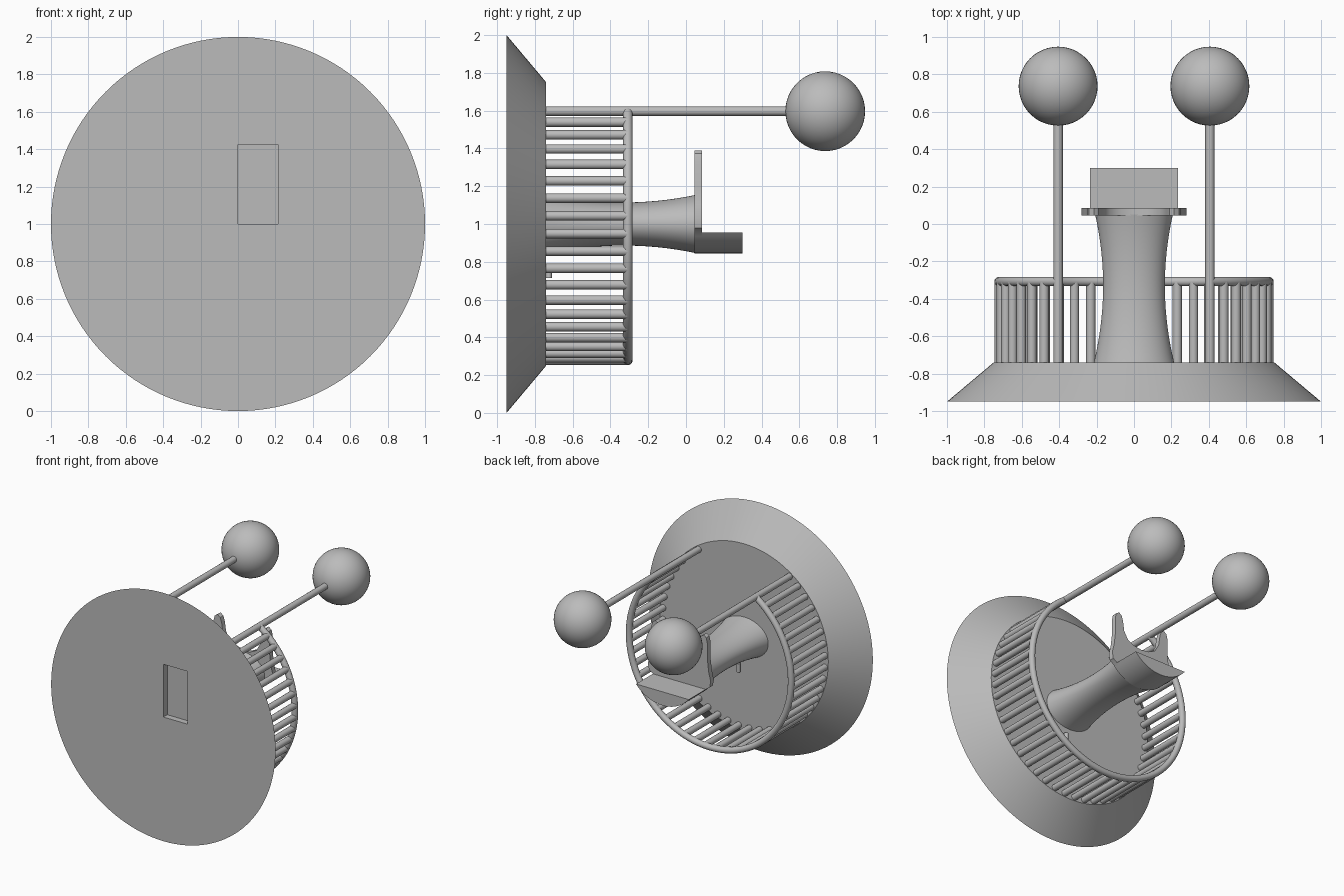
import bpy, bmesh, math
from mathutils import Matrix, Vector

cube = bpy.data.objects.get("Cube")
if cube:
    bpy.data.objects.remove(cube)

grey = bpy.data.materials.new("plain grey")
grey.use_nodes = True
colour = (0.5, 0.5, 0.5, 1)
grey.diffuse_color = colour
grey.node_tree.nodes["Principled BSDF"].inputs["Base Color"].default_value = colour

CENTRE = 1.0        # height of the main axis
CAGE_R = 0.722      # radius of the ring of bars
BAR_R = 0.025
BACK = -0.74        # rear face of the base
RING_Y = -0.308
GAP = math.radians(34.2)   # half of the opening at the top of the cage


def finish(name, bm, smooth=True):
    bmesh.ops.recalc_face_normals(bm, faces=bm.faces)
    mesh = bpy.data.meshes.new(name)
    bm.to_mesh(mesh)
    bm.free()
    ob = bpy.data.objects.new(name, mesh)
    bpy.context.collection.objects.link(ob)
    mesh.materials.append(grey)
    if smooth:
        smooth_object(ob)
    return ob


def smooth_object(ob):
    bpy.ops.object.select_all(action='DESELECT')
    ob.select_set(True)
    bpy.context.view_layer.objects.active = ob
    bpy.ops.object.shade_smooth_by_angle(angle=math.radians(35))


def loft(name, sections, segments):
    """Elliptical sections (y, half width, half height) along the y axis."""
    bm = bmesh.new()
    rings = []
    for y, rx, rz in sections:
        angles = [2 * math.pi * i / segments for i in range(segments)]
        rings.append([bm.verts.new((rx * math.sin(a), y, CENTRE - rz * math.cos(a)))
                      for a in angles])
    for low, high in zip(rings, rings[1:]):
        for i in range(segments):
            j = (i + 1) % segments
            bm.faces.new((low[i], low[j], high[j], high[i]))
    bm.faces.new(rings[0])
    bm.faces.new(rings[-1])
    return finish(name, bm)


def prism(name, outline, y0, y1):
    """Extrude an x-z outline from y0 to y1."""
    bm = bmesh.new()
    face = bm.faces.new([bm.verts.new((x, y0, z)) for x, z in outline])
    grown = bmesh.ops.extrude_face_region(bm, geom=[face])["geom"]
    verts = [v for v in grown if isinstance(v, bmesh.types.BMVert)]
    bmesh.ops.translate(bm, verts=verts, vec=(0, y1 - y0, 0))
    return finish(name, bm)


def rod(name, x, z, y0, y1, radius):
    bm = bmesh.new()
    place = Matrix.Translation((x, (y0 + y1) / 2, z)) @ Matrix.Rotation(math.pi / 2, 4, 'X')
    bmesh.ops.create_cone(bm, cap_ends=True, segments=16, radius1=radius,
                          radius2=radius, depth=y1 - y0, matrix=place)
    return finish(name, bm)


def on_cage(angle):
    """Point on the cage circle, with the angle measured from the bottom."""
    return CAGE_R * math.sin(angle), CENTRE - CAGE_R * math.cos(angle)


def mirrored(half):
    """Complete an outline whose first and last points lie on x = 0."""
    return half + [(-x, z) for x, z in half[-2:0:-1]]


# Tapered round base with a shallow rectangular recess in its front
base = loft("base", [(-0.95, 1, 1), (BACK, 0.75, 0.75)], 128)
cutter = prism("recess_cutter", [(0, 1), (0.215, 1), (0.215, 1.425), (0, 1.425)], -1.0, -0.9)
cutter.hide_render = True
cut = base.modifiers.new("recess", 'BOOLEAN')
cut.operation = 'DIFFERENCE'
cut.solver = 'EXACT'
cut.object = cutter
bpy.context.view_layer.objects.active = base
bpy.ops.object.modifier_apply(modifier=cut.name)
bpy.data.objects.remove(cutter)
smooth_object(base)

# Cage bars, leaving the top open
intervals = 39
sweep = math.pi - GAP
for i in range(1, intervals):
    x, z = on_cage(-sweep + 2 * sweep * i / intervals)
    rod(f"cage_bar_{i}", x, z, BACK - 0.01, RING_Y, BAR_R)

# Open rim joining the bars
bm = bmesh.new()
steps, sides = 96, 14
loops = []
for i in range(steps + 1):
    a = -sweep + 2 * sweep * i / steps
    x, z = on_cage(a)
    outward = Vector((math.sin(a), 0, -math.cos(a)))
    loops.append([])
    for k in range(sides):
        t = 2 * math.pi * k / sides
        offset = outward * math.cos(t) + Vector((0, math.sin(t), 0))
        loops[-1].append(bm.verts.new(Vector((x, RING_Y, z)) + BAR_R * offset))
for a, b in zip(loops, loops[1:]):
    for k in range(sides):
        n = (k + 1) % sides
        bm.faces.new((a[k], a[n], b[n], b[k]))
bm.faces.new(loops[0])
bm.faces.new(loops[-1])
finish("cage_rim", bm)

# Two long rods carrying balls
for side, sign in (("left", 1), ("right", -1)):
    x, z = on_cage(sign * sweep)
    rod(side + "_ball_rod", x, z, BACK - 0.01, 0.56, BAR_R)
    bm = bmesh.new()
    bmesh.ops.create_uvsphere(bm, u_segments=48, v_segments=24, radius=0.211,
                              matrix=Matrix.Translation((x, 0.737, z)))
    finish(side + "_ball", bm)

# Waisted central column
sections = []
for i in range(17):
    y = BACK - 0.01 + (0.06 - BACK) * i / 16
    t = (y + 0.33) / 0.4
    sections.append((y, 0.165 + 0.047 * t * t, 0.114 + 0.044 * t * t))
loft("column", sections, 64)

# Curved underside shared by the shelf and the end plate
arc_r, reach = 0.306, 0.876
arc = [(arc_r * math.sin(reach * i / 10), 0.845 + arc_r * (1 - math.cos(reach * i / 10)))
       for i in range(11)]

# End plate with two upright horns
horn = [(0.27, 0.98), (0.28, 1.03), (0.262, 1.1), (0.25, 1.2), (0.25, 1.33),
        (0.24, 1.372), (0.215, 1.39), (0.19, 1.372), (0.177, 1.33),
        (0.165, 1.25), (0.13, 1.19), (0.07, 1.16), (0, 1.15)]
prism("horned_plate", mirrored(arc + horn), 0.045, 0.085)

# Shelf with a flat top and rounded underside
prism("shelf", mirrored(arc + [(0, arc[-1][1])]), 0.08, 0.3)

# Small peg on the base below the column
bm = bmesh.new()
bmesh.ops.create_cone(bm, cap_ends=True, segments=12, radius1=0.016, radius2=0.016,
                      depth=0.07, matrix=Matrix.Translation((0.04, BACK + 0.014, 0.75)))
finish("small_peg", bm)
